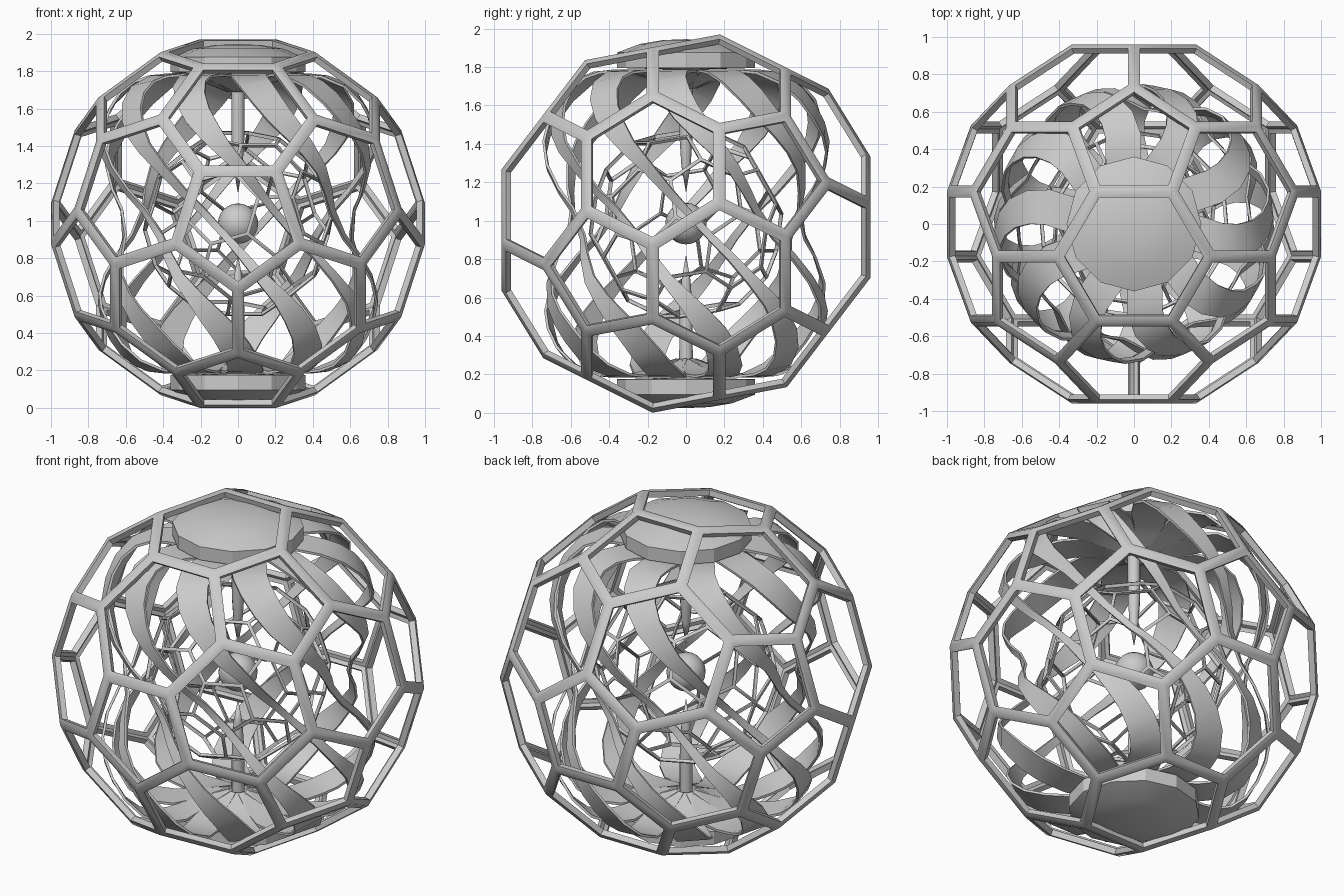
import bpy, bmesh, math
from mathutils import Vector, Matrix

if "Cube" in bpy.data.objects:
    bpy.data.objects.remove(bpy.data.objects["Cube"])

CZ = 0.985


def finish(name, bm, thickness=0, smooth=None, offset=-1):
    bmesh.ops.recalc_face_normals(bm, faces=bm.faces)
    me = bpy.data.meshes.new(name)
    bm.to_mesh(me)
    bm.free()
    ob = bpy.data.objects.new(name, me)
    bpy.context.collection.objects.link(ob)
    ob.location.z = CZ
    bpy.ops.object.select_all(action='DESELECT')
    ob.select_set(True)
    bpy.context.view_layer.objects.active = ob
    if thickness:
        m = ob.modifiers.new("thickness", 'SOLIDIFY')
        m.thickness, m.offset = thickness, offset
        bpy.ops.object.modifier_apply(modifier=m.name)
    if smooth:
        bpy.ops.object.shade_smooth_by_angle(angle=math.radians(smooth))
    return ob


# Open cage of pentagons and hexagons, one pentagon facing the front
def cage(name, scale, half_width, depth, rot=None):
    ico = [Vector((0, -1, 0))]
    for k in range(5):
        a = math.radians(-90 + 72 * k)
        ico.append(Vector((.8944 * math.cos(a), -.4472, .8944 * math.sin(a))))
    ico += [-v for v in ico]
    bm = bmesh.new()
    for p in ico:
        for q in ico:
            if 0.1 < (p - q).length < 1.2:
                bm.verts.new(p.lerp(q, 1 / 3) * scale)
    bmesh.ops.convex_hull(bm, input=bm.verts)
    bmesh.ops.dissolve_limit(bm, angle_limit=0.05, verts=bm.verts, edges=bm.edges)
    bmesh.ops.recalc_face_normals(bm, faces=bm.faces)
    rims = set(bmesh.ops.inset_individual(bm, faces=bm.faces[:], thickness=half_width)["faces"])
    bmesh.ops.delete(bm, geom=[f for f in bm.faces if f not in rims], context='FACES')
    if rot:
        bmesh.ops.transform(bm, matrix=rot, verts=bm.verts)
    return finish(name, bm, depth, 45)


cage("outer_cage", 1.1755, 0.041, 0.034)
cage("inner_cage", 0.59, 0.012, 0.018, Matrix.Rotation(math.radians(25), 4, 'Z'))


# Swirling blades, wide at the caps and narrow at the waist: (radius, height, turn, width)
half = [(.05, .71, -40, .06), (.18, .76, -43, .12), (.27, .785, -46, .17), (.36, .795, -51, .19),
        (.47, .785, -53, .19), (.57, .745, -51, .18), (.65, .67, -47, .165), (.70, .58, -42, .145),
        (.73, .49, -36, .12), (.74, .40, -30, .09),
        (.72, .29, -22, .065), (.67, .17, -14, .05), (.62, .07, -6, .04)]
path = half + [(r, -z, -a, w) for r, z, a, w in reversed(half)]


def point(p):
    a = math.radians(p[2])
    return Vector((p[0] * math.cos(a), p[0] * math.sin(a), p[1]))


bm = bmesh.new()
N = 10
for k in range(N):
    turn = Matrix.Rotation(2 * math.pi * k / N + math.radians(6), 3, 'Z')
    prev = None
    for i, p in enumerate(path):
        a0, a1 = path[max(i - 1, 0)], path[min(i + 1, len(path) - 1)]
        tan = point(a1) - point(a0)
        # profile normal keeps the blade lying on the swirl surface
        dr, dz, ang = a1[0] - a0[0], a1[1] - a0[1], math.radians(p[2])
        nor = Vector((-dz * math.cos(ang), -dz * math.sin(ang), dr))
        side = tan.cross(nor).normalized() * p[3] / 2
        row = [bm.verts.new(turn @ (point(p) - side)), bm.verts.new(turn @ (point(p) + side))]
        if prev:
            bm.faces.new((prev[0], prev[1], row[1], row[0]))
        prev = row
finish("swirl_blades", bm, 0.014, 40, 0)


# Turned parts from a profile
def lathe(name, prof, sides, smooth):
    bm = bmesh.new()
    vs = [bm.verts.new((r, 0, z)) for r, z in prof]
    es = [bm.edges.new(e) for e in zip(vs, vs[1:])]
    bmesh.ops.spin(bm, geom=vs + es, axis=(0, 0, 1), cent=(0, 0, 0),
                   steps=sides, angle=2 * math.pi)
    bmesh.ops.remove_doubles(bm, verts=bm.verts, dist=1e-4)
    return finish(name, bm, 0, smooth)


for label, s in (("top", 1), ("bottom", -1)):
    lathe(label + "_cap", [(0, .80 * s), (.36, .81 * s), (.36, .89 * s), (.24, .935 * s),
                           (.12, .955 * s), (0, .96 * s)], 12, 25)
    lathe(label + "_spike", [(0, .82 * s), (.036, .82 * s), (.034, .45 * s), (.024, .30 * s),
                             (0, .16 * s)], 12, 30)

# Core ball
bm = bmesh.new()
bmesh.ops.create_uvsphere(bm, u_segments=16, v_segments=12, radius=0.108)
finish("core_ball", bm, 0, 40)
